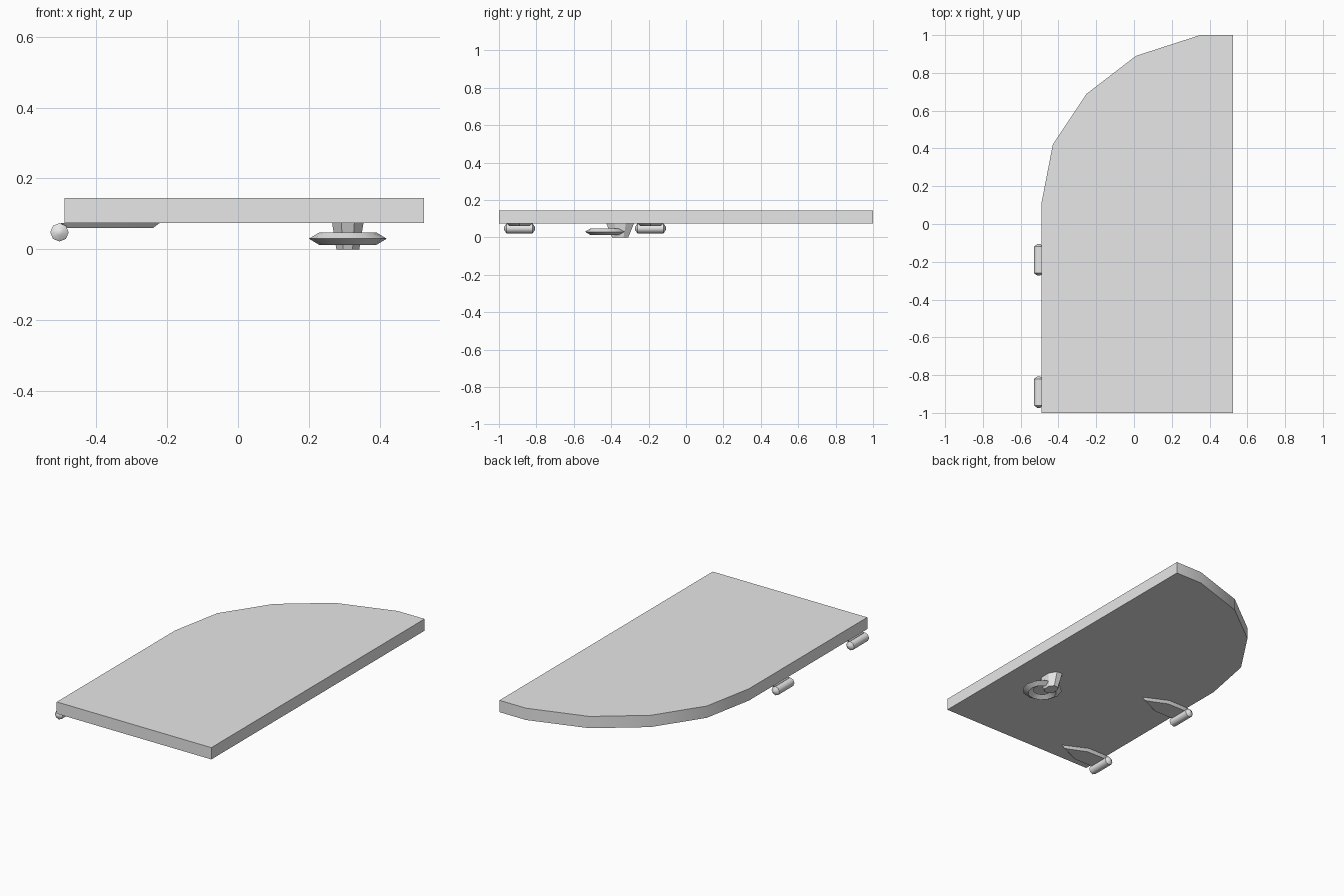
import bpy
import bmesh
from math import cos, sin, pi, radians

cube = bpy.data.objects.get("Cube")
if cube:
    bpy.data.objects.remove(cube, do_unlink=True)

grey = bpy.data.materials.new("plain_grey")
grey.use_nodes = True
GREY = (0.8, 0.8, 0.8, 1)
grey.diffuse_color = GREY
grey.node_tree.nodes["Principled BSDF"].inputs["Base Color"].default_value = GREY


def finish(obj, angle):
    """Give the material and smooth below the given crease angle."""
    obj.data.materials.append(grey)
    bpy.ops.object.select_all(action='DESELECT')
    obj.select_set(True)
    bpy.context.view_layer.objects.active = obj
    bpy.ops.object.shade_smooth_by_angle(angle=radians(angle))
    return obj


def loft(name, rings, angle):
    """Skin a solid through equal-sized rings of points, with closed ends."""
    bm = bmesh.new()
    loops = [[bm.verts.new(p) for p in ring] for ring in rings]
    n = len(loops[0])
    for low, high in zip(loops, loops[1:]):
        for i in range(n):
            j = (i + 1) % n
            bm.faces.new((low[i], low[j], high[j], high[i]))
    bm.faces.new(loops[0])
    bm.faces.new(loops[-1])
    bmesh.ops.remove_doubles(bm, verts=bm.verts[:], dist=0.0005)
    bmesh.ops.recalc_face_normals(bm, faces=bm.faces[:])
    mesh = bpy.data.meshes.new(name)
    bm.to_mesh(mesh)
    bm.free()
    obj = bpy.data.objects.new(name, mesh)
    bpy.context.collection.objects.link(obj)
    return finish(obj, angle)


def circle(n, turn=0.0):
    return [(cos(2 * pi * (i + turn) / n), sin(2 * pi * (i + turn) / n)) for i in range(n)]


UNDER = 0.075

# Door panel with one rounded corner
outline = [(-0.49, -1), (0.525, -1), (0.525, 1), (0.35, 1),
           (0.01, 0.89), (-0.25, 0.69), (-0.43, 0.42), (-0.49, 0.11)]
loft("door_panel", [[(x, y, z) for x, y in outline] for z in (UNDER, 0.145)], 30)

# Two hinges: a pointed barrel and a bevelled leaf-shaped strap
leaf = [(-0.5, -0.068), (-0.36, -0.068), (-0.22, 0), (-0.36, 0.068), (-0.5, 0.068)]
leaf_inner = [(-0.5, -0.055), (-0.365, -0.055), (-0.24, 0), (-0.365, 0.055), (-0.5, 0.055)]
for side, y0 in (("lower", -0.89), ("upper", -0.19)):
    barrel = [[(-0.504 + r * c, y0 + dy, 0.048 + r * s) for c, s in circle(8)]
              for dy, r in ((-0.083, 0.008), (-0.07, 0.026), (0.07, 0.026), (0.083, 0.008))]
    loft(side + "_hinge_barrel", barrel, 50)
    strap = [[(x, y0 + y, z) for x, y in shape]
             for shape, z in ((leaf, UNDER), (leaf_inner, 0.06))]
    loft(side + "_hinge_strap", strap, 20)

# Tapered handle post
post = [[(0.31 + rx * c, -0.352 + ry * s, z) for c, s in circle(8, 0.5)]
        for z, rx, ry in ((UNDER, 0.048, 0.08), (0, 0.035, 0.047))]
loft("handle_post", post, 30)

# Pull ring with a flattened diamond section
bpy.ops.mesh.primitive_torus_add(location=(0.31, -0.43, 0.03), major_segments=12,
                                 minor_segments=4, major_radius=0.08, minor_radius=0.03)
ring = bpy.context.object
ring.name = "handle_ring"
ring.scale.z = 0.6
finish(ring, 75)
